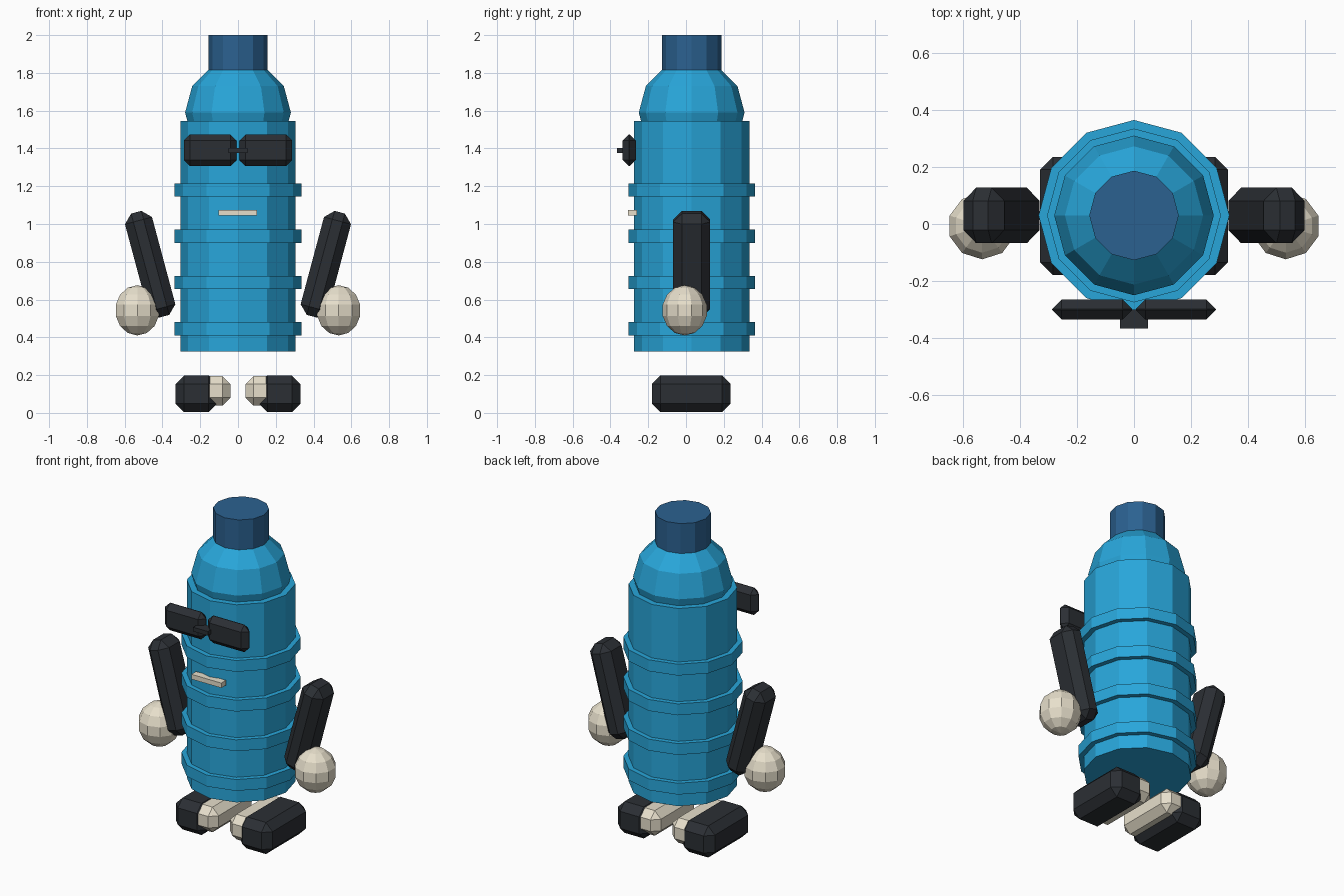
import bpy
import math

if "Cube" in bpy.data.objects:
    bpy.data.objects.remove(bpy.data.objects["Cube"])


def material(name, rgb):
    m = bpy.data.materials.new(name)
    m.diffuse_color = (*rgb, 1)
    m.use_nodes = True
    m.node_tree.nodes["Principled BSDF"].inputs["Base Color"].default_value = m.diffuse_color
    return m


BLUE = material("blue", (0.021, 0.38, 0.70))
NAVY = material("navy", (0.024, 0.12, 0.28))
BLACK = material("black", (0.024, 0.028, 0.034))
CREAM = material("cream", (0.80, 0.74, 0.60))
AXIS_Y = 0.03


def finish(name, mat):
    ob = bpy.context.object
    ob.name = name
    ob.data.materials.append(mat)
    return ob


def drum(name, radius, z0, z1, mat):
    bpy.ops.mesh.primitive_cylinder_add(vertices=12, radius=radius, depth=z1 - z0,
                                        location=(0, AXIS_Y, (z0 + z1) / 2))
    return finish(name, mat)


def ball(name, center, radii, segments, rings, mat):
    bpy.ops.mesh.primitive_uv_sphere_add(segments=segments, ring_count=rings,
                                         radius=1, location=center)
    bpy.context.object.scale = radii
    return finish(name, mat)


def block(name, center, size, mat, bevel=0, tilt=0):
    bpy.ops.mesh.primitive_cube_add(size=1, location=center, rotation=(0, tilt, 0))
    ob = bpy.context.object
    ob.scale = size
    bpy.ops.object.transform_apply(location=False, rotation=False, scale=True)
    if bevel:
        mod = ob.modifiers.new("chamfer", 'BEVEL')
        mod.width = bevel
        mod.segments = 1
    return finish(name, mat)


# Bottle-shaped body with raised ribs, shoulder dome and cap
drum("body", 0.305, 0.325, 1.545, BLUE)
for i in range(4):
    z = 0.41 + 0.245 * i
    drum(f"body_rib_{i + 1}", 0.335, z, z + 0.07, BLUE)
ball("shoulder_dome", (0, AXIS_Y, 1.59), (0.28, 0.28, 0.28), 12, 6, BLUE)
drum("cap", 0.157, 1.78, 2.0, NAVY)

# Face: glasses bridge and mouth
block("glasses_bridge", (0, -0.333, 1.39), (0.10, 0.066, 0.026), BLACK)
block("mouth", (-0.002, -0.283, 1.06), (0.204, 0.046, 0.03), CREAM)

# Mirrored parts
for side, s in (("right", 1), ("left", -1)):
    block(f"{side}_lens", (s * 0.147, -0.30, 1.39), (0.28, 0.07, 0.168), BLACK, 0.033)
    block(f"{side}_arm", (s * 0.465, AXIS_Y, 0.787), (0.148, 0.195, 0.57), BLACK,
          0.046, s * math.radians(15))
    ball(f"{side}_hand", (s * 0.533, -0.007, 0.543), (0.123, 0.12, 0.133), 10, 7, CREAM)
    block(f"{side}_shoe", (s * 0.22, 0.028, 0.101), (0.22, 0.415, 0.195), BLACK, 0.045)
    block(f"{side}_foot", (s * 0.117, 0.028, 0.117), (0.155, 0.405, 0.155), CREAM, 0.042)
